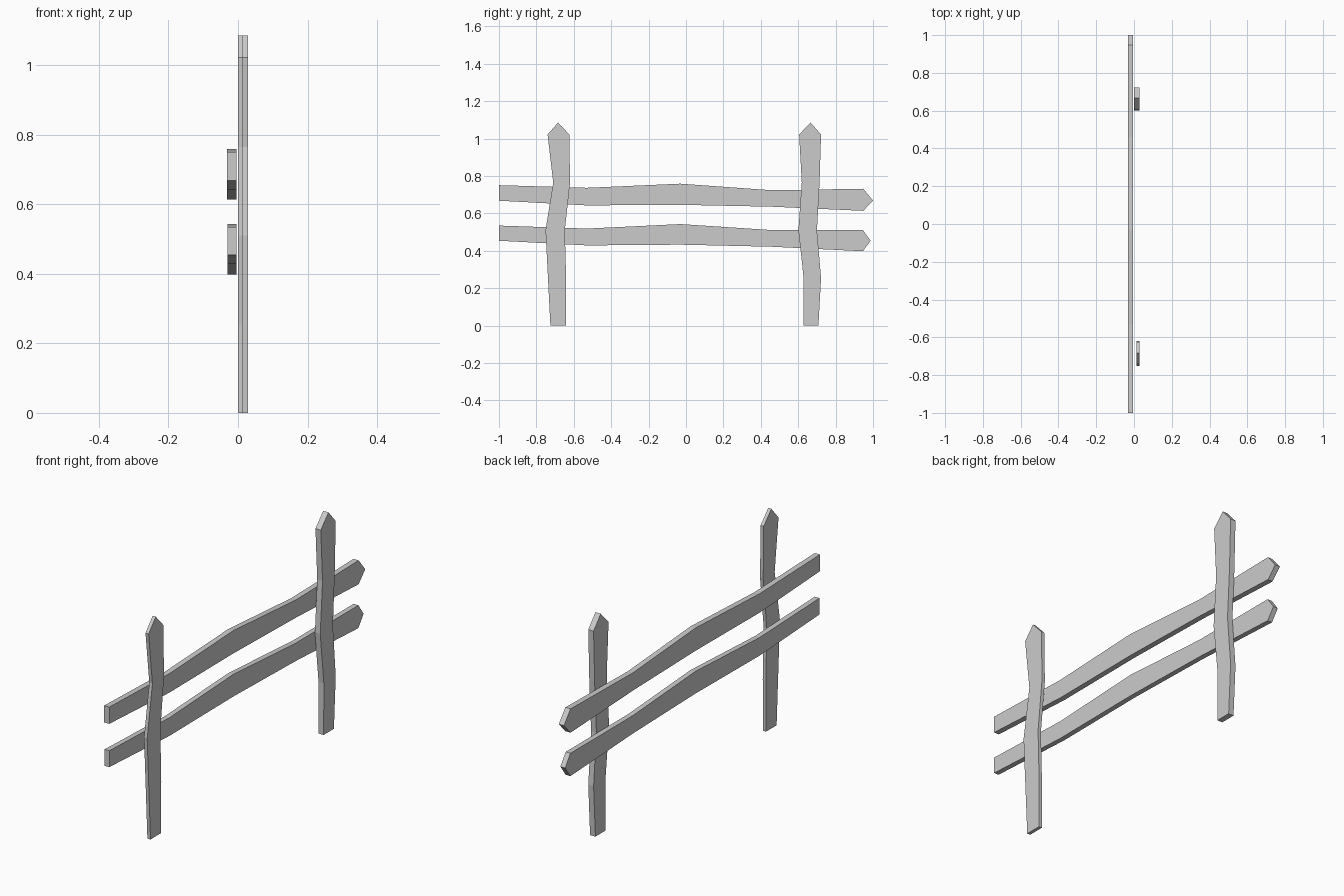
import bpy, bmesh

if "Cube" in bpy.data.objects:
    bpy.data.objects.remove(bpy.data.objects["Cube"])


def plank(name, stations, tip, x0, x1, upright):
    """Wobbly board: (position, low edge, high edge) stations plus a pointed tip,
    outlined in the YZ plane and extruded from x0 to x1."""
    outline = [(p, lo) for p, lo, hi in stations] + [tip]
    outline += [(p, hi) for p, lo, hi in reversed(stations)]
    if upright:
        outline = [(b, a) for a, b in outline]
    bm = bmesh.new()
    face = bm.faces.new([bm.verts.new((x0, y, z)) for y, z in outline])
    out = bmesh.ops.extrude_face_region(bm, geom=[face])
    moved = [v for v in out["geom"] if isinstance(v, bmesh.types.BMVert)]
    bmesh.ops.translate(bm, verts=moved, vec=(x1 - x0, 0, 0))
    bmesh.ops.recalc_face_normals(bm, faces=bm.faces)
    mesh = bpy.data.meshes.new(name)
    bm.to_mesh(mesh)
    bm.free()
    obj = bpy.data.objects.new(name, mesh)
    bpy.context.collection.objects.link(obj)
    return obj


# Upright posts: height, near edge, far edge
plank("front_post", [(0, -0.725, -0.642), (0.255, -0.738, -0.641), (0.51, -0.751, -0.648),
                     (0.765, -0.710, -0.620), (1.022, -0.740, -0.624)],
      (1.086, -0.684), 0.012, 0.029, True)
plank("back_post", [(0, 0.628, 0.708), (0.255, 0.629, 0.722), (0.51, 0.601, 0.700),
                    (0.765, 0.619, 0.714), (1.022, 0.605, 0.722)],
      (1.086, 0.666), 0.0, 0.029, True)

# Horizontal rails: length position, lower edge, upper edge
plank("upper_rail", [(-1.0, 0.668, 0.751), (-0.53, 0.643, 0.737), (-0.03, 0.646, 0.759),
                     (0.46, 0.636, 0.724), (0.948, 0.614, 0.732)],
      (1.0, 0.669), -0.032, -0.004, False)
plank("lower_rail", [(-1.0, 0.454, 0.535), (-0.53, 0.429, 0.519), (-0.03, 0.433, 0.543),
                     (0.46, 0.422, 0.511), (0.946, 0.398, 0.511)],
      (0.987, 0.454), -0.030, -0.004, False)
